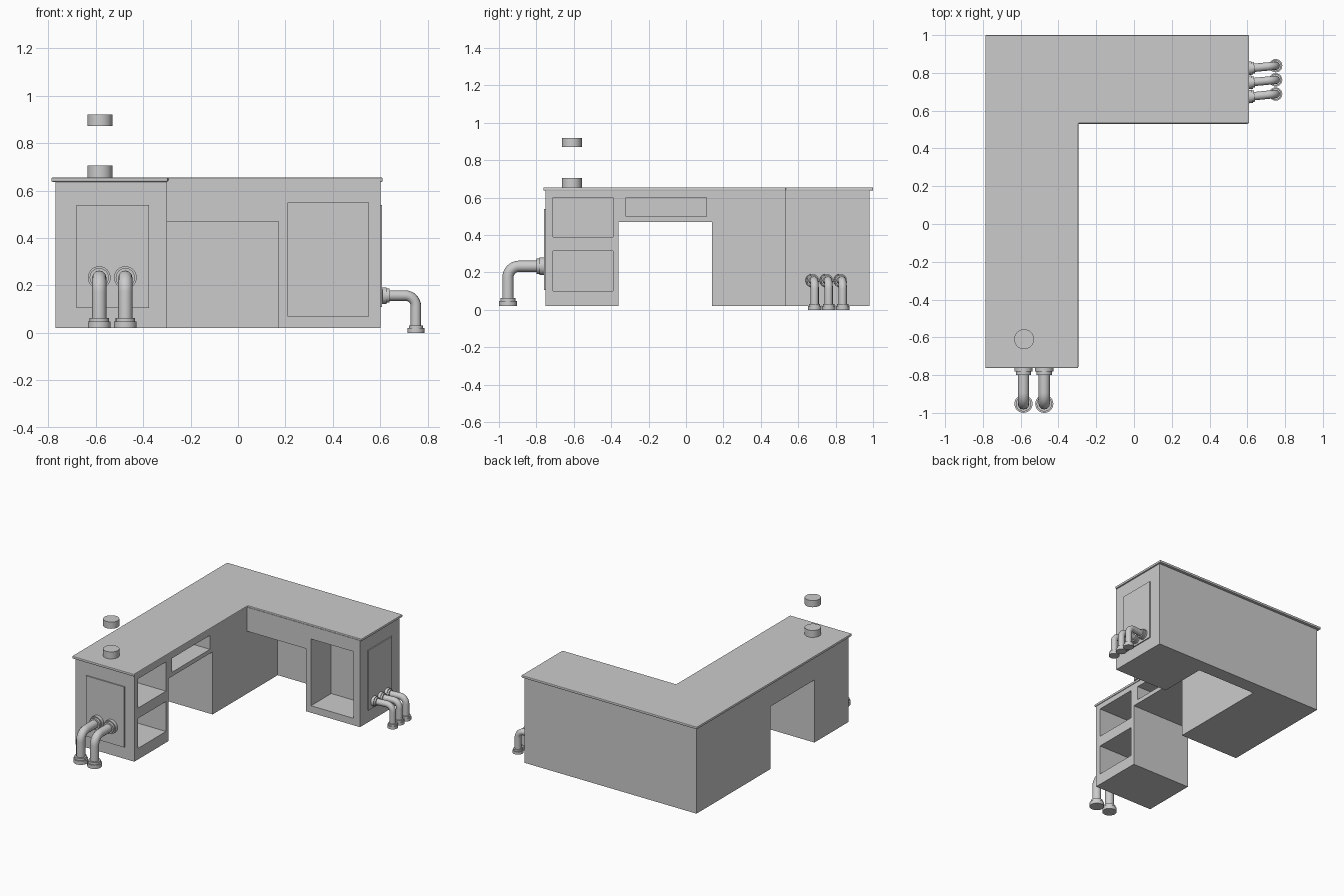
import bpy, bmesh, math
from mathutils import Vector

if "Cube" in bpy.data.objects:
    bpy.data.objects.remove(bpy.data.objects["Cube"])


def finish(name, bm):
    bmesh.ops.recalc_face_normals(bm, faces=bm.faces[:])
    me = bpy.data.meshes.new(name)
    bm.to_mesh(me)
    bm.free()
    ob = bpy.data.objects.new(name, me)
    bpy.context.collection.objects.link(ob)
    return ob


def add_box(bm, x0, x1, y0, y1, z0, z1):
    vs = bmesh.ops.create_cube(bm, size=1)["verts"]
    for v in vs:
        v.co = ((x0 + x1) / 2 + v.co.x * (x1 - x0),
                (y0 + y1) / 2 + v.co.y * (y1 - y0),
                (z0 + z1) / 2 + v.co.z * (z1 - z0))


def boxes(name, *dims):
    bm = bmesh.new()
    for d in dims:
        add_box(bm, *d)
    return finish(name, bm)


def l_prism(name, x0, xi, x1, y0, yi, y1, z0, z1):
    bm = bmesh.new()
    pts = [(x0, y0), (xi, y0), (xi, yi), (x1, yi), (x1, y1), (x0, y1)]
    face = bm.faces.new([bm.verts.new((x, y, z0)) for x, y in pts])
    ext = bmesh.ops.extrude_face_region(bm, geom=[face])["geom"]
    for v in ext:
        if isinstance(v, bmesh.types.BMVert):
            v.co.z = z1
    return finish(name, bm)


def select(ob):
    bpy.ops.object.select_all(action="DESELECT")
    ob.select_set(True)
    bpy.context.view_layer.objects.active = ob


def smooth(ob):
    select(ob)
    bpy.ops.object.shade_smooth_by_angle(angle=math.radians(35))


def cylinder(name, start, direction, length, r, sides=24):
    d = Vector(direction).normalized()
    bpy.ops.mesh.primitive_cylinder_add(
        vertices=sides, radius=r, depth=length,
        location=Vector(start) + d * length / 2,
        rotation=d.to_track_quat("Z", "Y").to_euler())
    ob = bpy.context.object
    ob.name = name
    smooth(ob)


def pipe(name, wall, foot, r, bend):
    wall, foot = Vector(wall), Vector(foot)
    corner = Vector((foot.x, foot.y, wall.z))
    out = (corner - wall).normalized()
    down = Vector((0, 0, -1))
    centre = corner - out * bend + down * bend
    path = [wall]
    for i in range(9):
        a = math.radians(90 * i / 8)
        path.append(centre - down * bend * math.cos(a) + out * bend * math.sin(a))
    path.append(foot + Vector((0, 0, 0.003)))
    cu = bpy.data.curves.new(name, "CURVE")
    cu.dimensions = "3D"
    cu.bevel_depth = r
    cu.bevel_resolution = 4
    sp = cu.splines.new("POLY")
    sp.points.add(len(path) - 1)
    for p, co in zip(sp.points, path):
        p.co = (*co, 1)
        p.radius = 1
    sp.use_smooth = True
    ob = bpy.data.objects.new(name, cu)
    bpy.context.collection.objects.link(ob)
    # stepped flanges at both ends
    for part, start, d in (("wall_flange", wall, out), ("foot_flange", foot, -down)):
        cylinder(f"{name}_{part}", start, d, r * 0.9, r * 1.6)
        cylinder(f"{name}_{part}_collar", start, d, r * 1.45, r * 1.35)


# L-shaped cabinet body with knee spaces and open cubbies
body = l_prism("counter_body", -0.77, -0.30, 0.60, -0.75, 0.53, 0.98, 0.02, 0.643)
cuts = [(-0.9, -0.2, -0.36, 0.14, -0.1, 0.47),     # side knee space
        (-0.30, 0.17, 0.4, 0.88, -0.1, 0.47),      # back knee space
        (-0.55, -0.2, -0.32, 0.11, 0.50, 0.60),    # drawer slot
        (0.21, 0.55, 0.4, 0.76, 0.07, 0.55)]       # cupboard
for y0, y1 in ((-0.71, -0.39), (0.18, 0.49)):
    for z0, z1 in ((0.10, 0.315), (0.39, 0.60)):
        cuts.append((-0.57, -0.2, y0, y1, z0, z1))
cutter = boxes("opening_cutter", *cuts)
cutter.hide_render = True
mod = body.modifiers.new("openings", "BOOLEAN")
mod.operation = "DIFFERENCE"
mod.solver = "EXACT"
mod.object = cutter
select(body)
bpy.ops.object.modifier_apply(modifier=mod.name)
bpy.data.objects.remove(cutter)

# worktop with softened edge
top = l_prism("worktop", -0.787, -0.295, 0.61, -0.763, 0.533, 1.0, 0.637, 0.655)
bev = top.modifiers.new("edge", "BEVEL")
bev.width = 0.005
bev.segments = 2

# raised end panels
boxes("front_end_panel", (-0.68, -0.375, -0.758, -0.74, 0.105, 0.54))
boxes("right_end_panel", (0.59, 0.608, 0.615, 0.885, 0.11, 0.54))

# pipes on the front end and the right end
for i, x in enumerate((-0.585, -0.475)):
    pipe(f"front_pipe_{i}", (x, -0.755, 0.233), (x, -0.952, 0.02), 0.030, 0.06)
for i, y in enumerate((0.688, 0.763, 0.838)):
    pipe(f"right_pipe_{i}", (0.606, y - 0.014, 0.157), (0.75, y, 0), 0.022, 0.045)

# round discs above the worktop
cylinder("worktop_disc", (-0.582, -0.61, 0.65), (0, 0, 1), 0.055, 0.053)
cylinder("floating_disc", (-0.582, -0.61, 0.872), (0, 0, 1), 0.048, 0.053)
